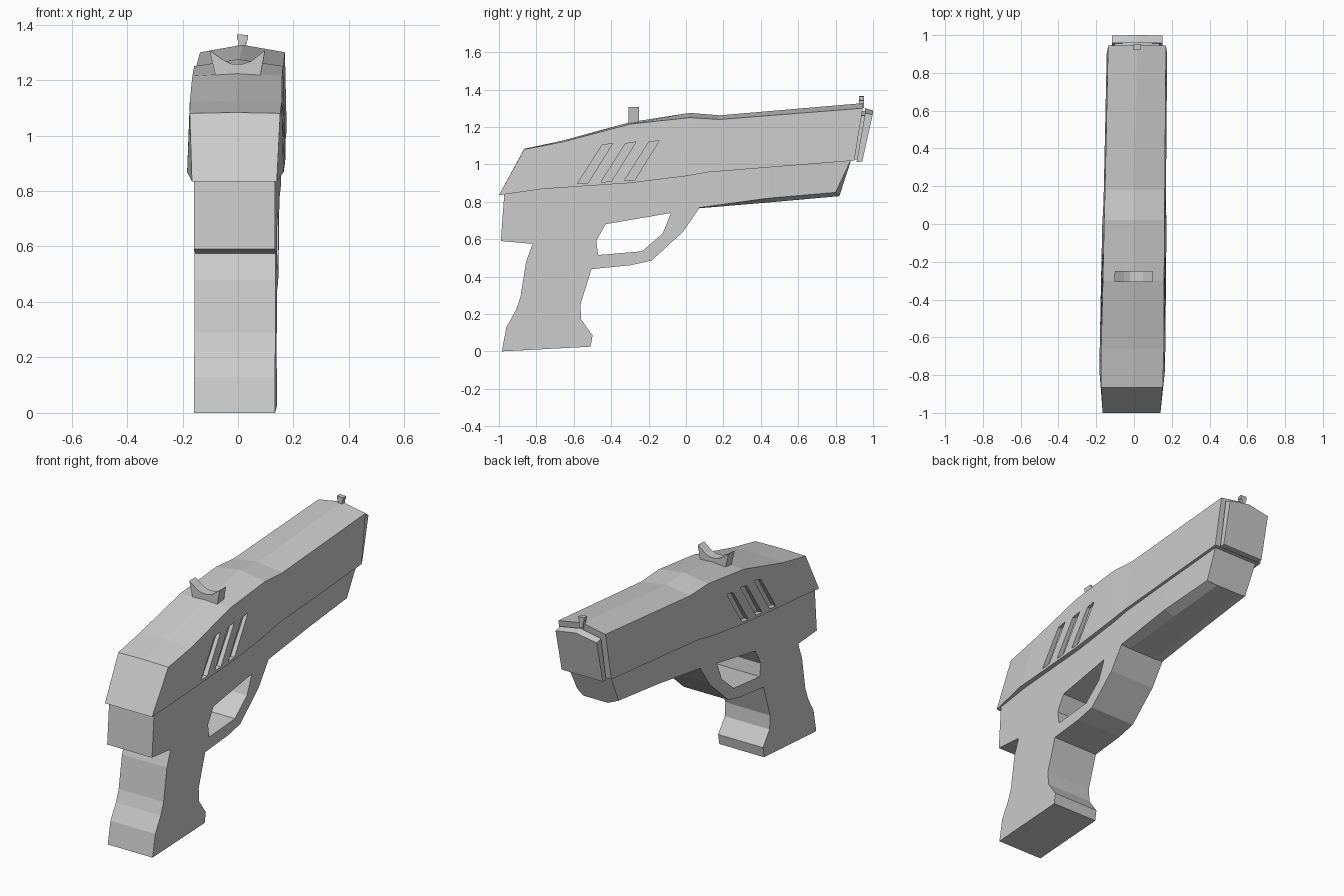
import bpy, bmesh

if "Cube" in bpy.data.objects:
    bpy.data.objects.remove(bpy.data.objects["Cube"])

grey = bpy.data.materials.new("plain grey")
grey.diffuse_color = (0.6, 0.6, 0.6, 1)
grey.use_nodes = True
grey.node_tree.nodes["Principled BSDF"].inputs["Base Color"].default_value = grey.diffuse_color


def finish(name, bm):
    """Turn a bmesh into a named object, with the slight yaw of the whole model."""
    bmesh.ops.recalc_face_normals(bm, faces=bm.faces)
    for v in bm.verts:
        v.co.x += 0.002 + 0.015 * v.co.y
    me = bpy.data.meshes.new(name)
    bm.to_mesh(me)
    bm.free()
    me.materials.append(grey)
    ob = bpy.data.objects.new(name, me)
    bpy.context.collection.objects.link(ob)
    return ob


def plate(bm, loops, a, b, place):
    """Fill outlines (later loops are holes) and extrude them from depth a to b."""
    edges = []
    for pts in loops:
        vs = [bm.verts.new(place(p, q, a)) for p, q in pts]
        edges += [bm.edges.new((vs[i - 1], vs[i])) for i in range(len(vs))]
    res = bmesh.ops.triangle_fill(bm, edges=edges, use_beauty=True)
    faces = [g for g in res["geom"] if isinstance(g, bmesh.types.BMFace)]
    ext = bmesh.ops.extrude_face_region(bm, geom=faces, use_keep_orig=True)
    for g in ext["geom"]:
        if isinstance(g, bmesh.types.BMVert):
            g.co = place(0, 0, b) * axis_mask(place) + g.co * (1 - 0) - \
                place(0, 0, a) * axis_mask(place)


def axis_mask(place):
    return 1.0


def loft(name, sections):
    """Join mirrored sections; each is a list of (half_width, y, z), low to high."""
    bm = bmesh.new()
    rings = []
    for s in sections:
        left = [(-x, y, z) for x, y, z in reversed(s) if x > 0]
        rings.append([bm.verts.new(p) for p in s + left])
    n = len(rings[0])
    for r0, r1 in zip(rings, rings[1:]):
        for i in range(n):
            bm.faces.new((r0[i - 1], r0[i], r1[i], r1[i - 1]))
    bm.faces.new(rings[0])
    bm.faces.new(rings[-1])
    return finish(name, bm)


from mathutils import Vector


def side(p, q, d):
    return Vector((d, p, q))


def front(p, q, d):
    return Vector((p, d, q))


# Frame with grip and guard opening
outline = [(-0.97, 0.86), (-0.99, 0.59), (-0.82, 0.575), (-0.855, 0.48),
           (-0.885, 0.29), (-0.91, 0.22), (-0.96, 0.13), (-0.985, 0.0),
           (-0.51, 0.025), (-0.50, 0.085), (-0.56, 0.17), (-0.565, 0.25),
           (-0.505, 0.44), (-0.30, 0.46), (-0.185, 0.485), (-0.015, 0.64),
           (0.07, 0.765), (0.07, 0.97), (-0.3, 0.92), (-0.77, 0.885)]
opening = [(-0.48, 0.59), (-0.43, 0.68), (-0.08, 0.74),
           (-0.125, 0.63), (-0.235, 0.535), (-0.47, 0.515)]
bm = bmesh.new()
plate(bm, [outline, opening], -0.146, 0.146, side)
finish("frame", bm)

# Fore part of the frame, with a tapered nose
loft("frame_nose", [
    [(0.085, 0.07, 0.765), (0.146, 0.07, 0.768), (0.146, 0.07, 0.97)],
    [(0.085, 0.45, 0.797), (0.146, 0.45, 0.82), (0.146, 0.45, 1.0)],
    [(0.08, 0.82, 0.83), (0.135, 0.80, 0.85), (0.142, 0.885, 1.03)]])

# Slide: bottom edge, shoulder and ridge at each station
stations = [(-1.0, 0.835, 0.153, -0.865, 1.08, 0.163, 1.083),
            (-0.77, 0.868, 0.174, -0.66, 1.12, 0.166, 1.127),
            (-0.30, 0.90, 0.172, -0.30, 1.215, 0.162, 1.225),
            (0.0, 0.937, 0.17, 0.02, 1.25, 0.16, 1.275),
            (0.12, 0.958, 0.165, 0.18, 1.24, 0.158, 1.262),
            (0.90, 1.02, 0.16, 0.945, 1.30, 0.153, 1.327)]
slide = loft("slide", [[(h0, y0, z0), (h1, y1, z1), (0, y1, zr)]
                       for y0, z0, h0, y1, z1, h1, zr in stations])

# Slanted grooves cut in both sides of the slide
bm = bmesh.new()
for i in range(3):
    y, z = -0.58 + 0.125 * i, 0.897 + 0.008 * i
    slot = [(y, z), (y + 0.056, z + 0.004), (y + 0.188, z + 0.215), (y + 0.13, z + 0.205)]
    plate(bm, [slot], 0.145, 0.25, side)
    plate(bm, [slot], -0.25, -0.145, side)
cutter = finish("groove_cutter", bm)
cutter.hide_render = True
mod = slide.modifiers.new("grooves", "BOOLEAN")
mod.operation = "DIFFERENCE"
mod.solver = "EXACT"
mod.object = cutter
bpy.context.view_layer.objects.active = slide
bpy.ops.object.modifier_apply(modifier=mod.name)
bpy.data.objects.remove(cutter)

# Muzzle: narrow neck, then a front block
loft("muzzle_neck", [
    [(0.12, 0.88, 1.025), (0.12, 0.92, 1.26), (0, 0.92, 1.285)],
    [(0.12, 0.92, 1.025), (0.12, 0.965, 1.26), (0, 0.965, 1.285)]])
loft("muzzle_block", [
    [(0.134, 0.912, 1.012), (0.134, 0.958, 1.275), (0, 0.958, 1.30)],
    [(0.134, 0.942, 1.015), (0.134, 0.998, 1.265), (0, 1.0, 1.288)]])

# Rear sight with a curved notch
notch = [(-0.075, 1.20), (0.08, 1.20), (0.10, 1.307), (0.05, 1.268),
         (0.02, 1.258), (-0.02, 1.258), (-0.05, 1.272), (-0.10, 1.307)]
bm = bmesh.new()
plate(bm, [notch], -0.307, -0.25, front)
finish("rear_sight", bm)

# Front sight post
bm = bmesh.new()
plate(bm, [[(-0.012, 1.30), (0.012, 1.30), (0.014, 1.34), (0.02, 1.345),
            (0.02, 1.362), (-0.02, 1.365), (-0.02, 1.345), (-0.014, 1.34)]],
      0.925, 0.952, front)
finish("front_sight", bm)
